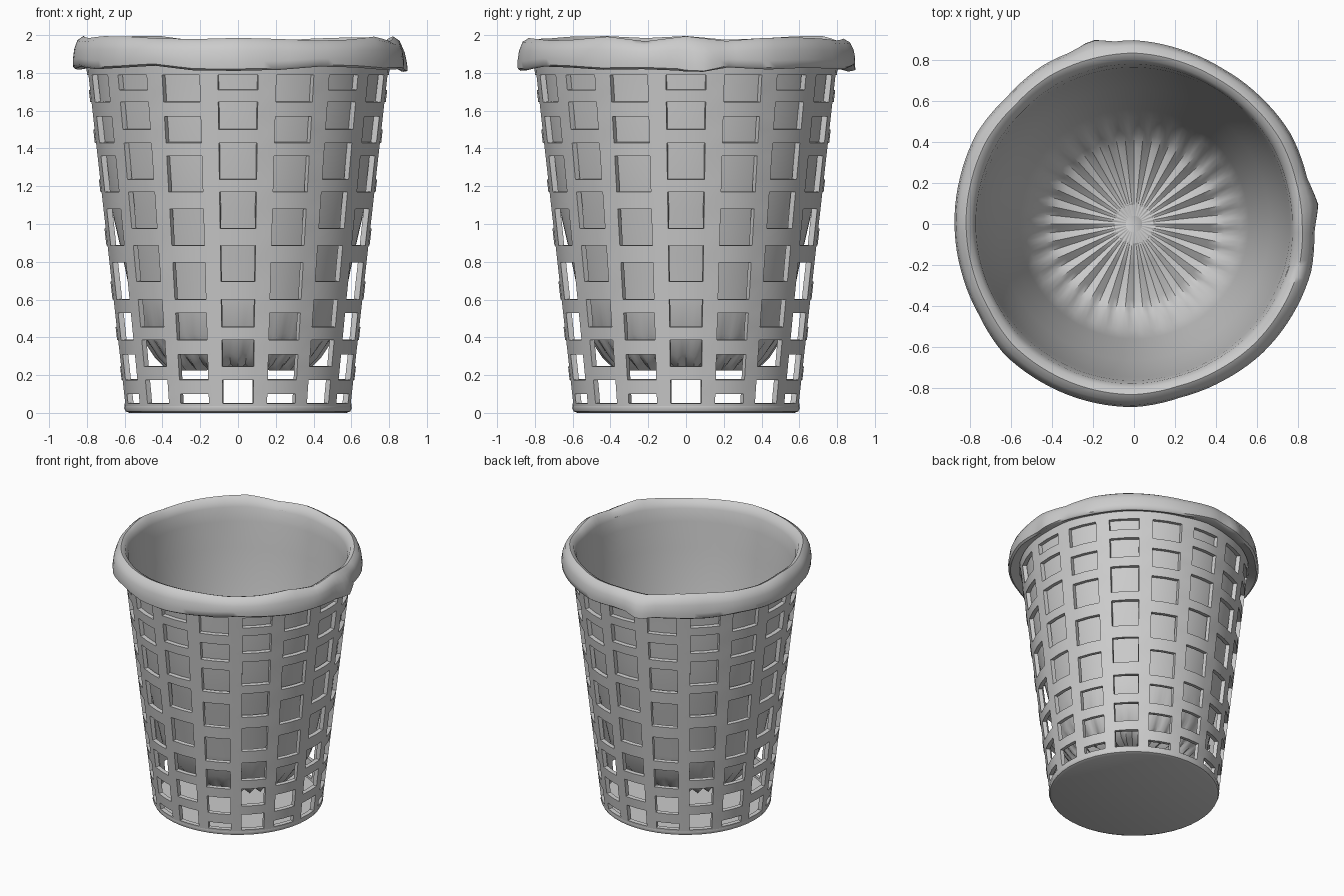
import bpy, bmesh, random
from math import sin, cos, pi, radians

if "Cube" in bpy.data.objects:
    bpy.data.objects.remove(bpy.data.objects["Cube"])

random.seed(4)

def make_object(name, bm, thickness=0.0, offset=-1.0, angle=40):
    bmesh.ops.recalc_face_normals(bm, faces=bm.faces[:])
    me = bpy.data.meshes.new(name)
    bm.to_mesh(me)
    bm.free()
    ob = bpy.data.objects.new(name, me)
    bpy.context.collection.objects.link(ob)
    bpy.ops.object.select_all(action='DESELECT')
    ob.select_set(True)
    bpy.context.view_layer.objects.active = ob
    if thickness:
        m = ob.modifiers.new("thickness", 'SOLIDIFY')
        m.thickness = thickness
        m.offset = offset
        bpy.ops.object.modifier_apply(modifier=m.name)
    bpy.ops.object.shade_smooth_by_angle(angle=radians(angle))
    return ob

def bridge_rings(bm, rings, keep=lambda row, col: True):
    n = len(rings[0])
    for r in range(len(rings) - 1):
        for c in range(n):
            if keep(r, c):
                d = (c + 1) % n
                bm.faces.new((rings[r][c], rings[r][d], rings[r + 1][d], rings[r + 1][c]))

# Lattice basket: 16 columns of staggered openings in a tapered wall
HOLES = [
    [(.05, .175), (.245, .385), (.455, .60), (.695, .885), (.975, 1.17),
     (1.235, 1.43), (1.50, 1.645), (1.71, 1.79)],
    [(.05, .10), (.175, .245), (.245, .31), (.385, .53), (.60, .795), (.885, 1.08),
     (1.17, 1.36), (1.43, 1.57), (1.645, 1.79)]]
levels = sorted({z for rows in HOLES for span in rows for z in span} | {.025, 1.92})

def wall_radius(z):
    return .60 + (z - .03) * .113

angles = [radians(-90 + 22.5 * k + d) for k in range(16) for d in (-7.7, 0, 7.7)]

def solid(row, col):
    if col % 3 == 2:
        return True
    mid = (levels[row] + levels[row + 1]) / 2
    return not any(a < mid < b for a, b in HOLES[(col // 3) % 2])

bm = bmesh.new()
rings = [[bm.verts.new((wall_radius(z) * cos(a), wall_radius(z) * sin(a), z))
          for a in angles] for z in levels]
bridge_rings(bm, rings, solid)
loose = [v for v in bm.verts if not v.link_faces]
bmesh.ops.delete(bm, geom=loose, context='VERTS')
make_object("lattice_basket", bm, .03)

# Basket floor with a rounded lower edge
bm = bmesh.new()
rings = [[bm.verts.new((r * cos(a), r * sin(a), z)) for a in angles]
         for r, z in [(.57, .04), (.60, .04), (.603, .025), (.595, .008), (.575, 0)]]
bridge_rings(bm, rings)
bm.faces.new(rings[0])
bm.faces.new(rings[-1])
make_object("basket_floor", bm)

# Bag liner: pleated bottom, smooth wall, irregular cuff folded over the rim
SEG = 120
KNOTS = 24

def wobble():
    k = [random.uniform(-1, 1) for _ in range(KNOTS)]
    def f(i):
        t = i * KNOTS / SEG
        a = int(t)
        u = t - a
        return k[a % KNOTS] * (1 - u) + k[(a + 1) % KNOTS] * u
    return f

wave_r, wave_top, wave_hem = wobble(), wobble(), wobble()

def flap(i):
    # loose corners of the cuff, at the right and the back
    a = 360 * i / SEG
    return max(0, 1 - abs(a - 6) / 9) + max(0, 1 - abs(a - 103) / 7)

# radius, height, pleat depth, radial wobble, top wobble, hem wobble, flap amount
PROFILE = [
    (.04, .24, .000, 0, 0, 0, 0), (.20, .24, .008, 0, 0, 0, 0),
    (.37, .245, .018, 0, 0, 0, 0), (.44, .31, .014, 0, 0, 0, 0),
    (.52, .42, .004, 0, 0, 0, 0), (.56, .60, 0, 0, 0, 0, 0),
    (.605, .82, 0, 0, 0, 0, 0), (.665, 1.08, 0, 0, 0, 0, 0),
    (.712, 1.34, 0, 0, 0, 0, 0), (.745, 1.62, 0, 0, 0, 0, 0),
    (.762, 1.82, 0, .002, 0, 0, 0), (.775, 1.92, 0, .006, .008, 0, 0),
    (.795, 1.968, 0, .008, .014, 0, 0), (.825, 1.982, 0, .01, .016, 0, 0),
    (.858, 1.962, 0, .012, .014, 0, .01), (.876, 1.92, 0, .013, .008, .004, .02),
    (.884, 1.87, 0, .014, 0, .012, .025), (.882, 1.835, 0, .014, 0, .016, .03),
    (.868, 1.825, 0, .012, 0, .016, .02), (.81, 1.845, 0, 0, 0, .008, 0)]

bm = bmesh.new()
rings = []
for r, z, pleat, wr, wt, wh, fl in PROFILE:
    ring = []
    for i in range(SEG):
        a = 2 * pi * i / SEG
        rr = r + wr * wave_r(i) + fl * flap(i)
        zz = z + wt * wave_top(i) + wh * wave_hem(i) - fl * .6 * flap(i)
        zz += pleat * cos(30 * a)
        ring.append(bm.verts.new((rr * cos(a), rr * sin(a), min(zz, 2.0))))
    rings.append(ring)
bridge_rings(bm, rings)
bm.faces.new(rings[0])
make_object("bag_liner", bm, .004, angle=50)
